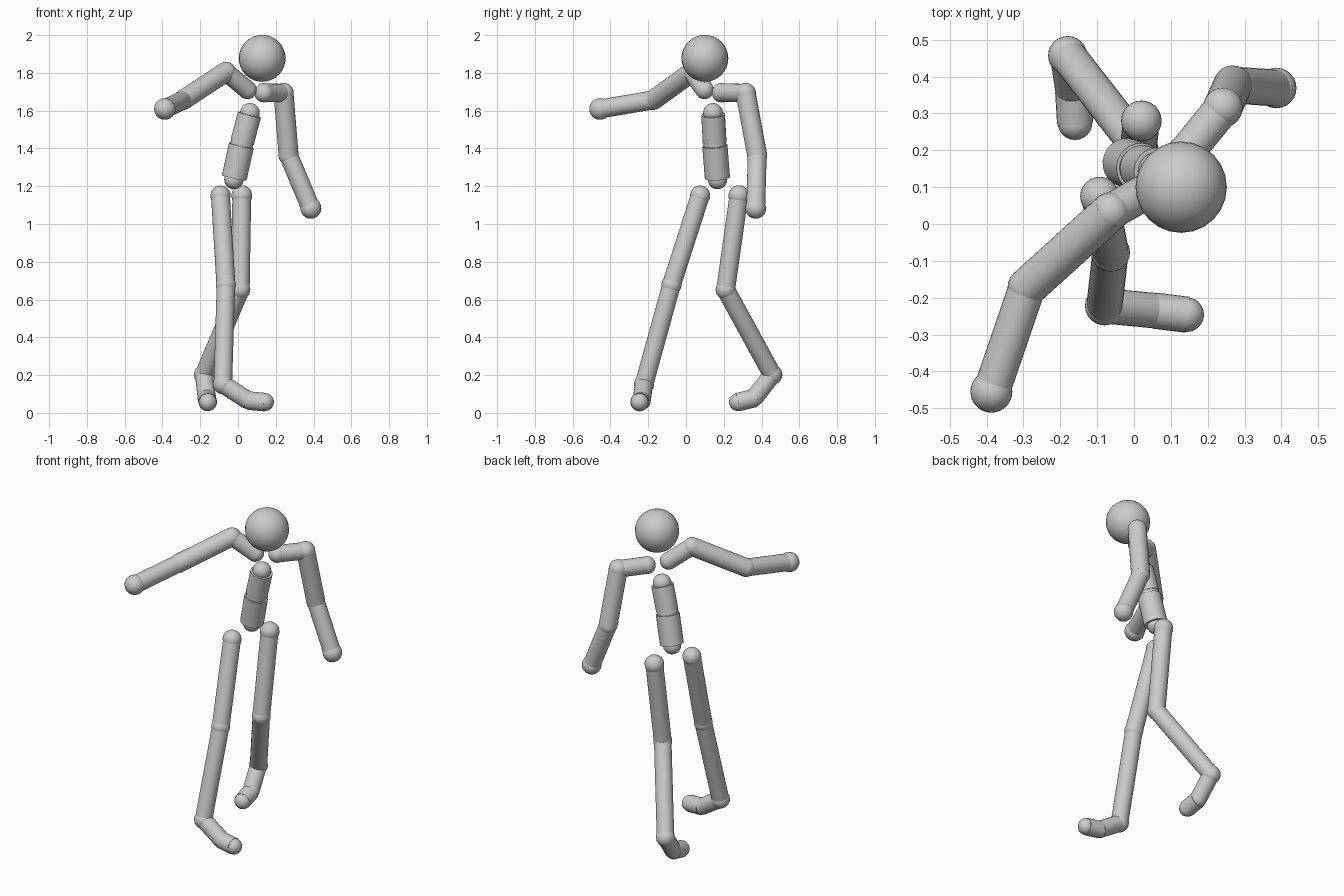
import bpy, math
from mathutils import Vector

if "Cube" in bpy.data.objects:
    bpy.data.objects.remove(bpy.data.objects["Cube"])

grey = bpy.data.materials.new("plain grey")
grey.diffuse_color = (0.6, 0.6, 0.6, 1)
grey.use_nodes = True
grey.node_tree.nodes["Principled BSDF"].inputs["Base Color"].default_value = grey.diffuse_color

# Joint positions and ball radii
joints = {
    "right_collar": ((0.05, 0.098, 1.71), 0.049),
    "right_shoulder": ((-0.064, 0.033, 1.805), 0.053),
    "right_elbow": ((-0.29, -0.172, 1.657), 0.053),
    "right_hand": ((-0.387, -0.455, 1.609), 0.057),
    "left_collar": ((0.137, 0.188, 1.695), 0.051),
    "left_shoulder": ((0.241, 0.316, 1.693), 0.054),
    "left_elbow": ((0.268, 0.377, 1.363), 0.053),
    "left_hand": ((0.386, 0.369, 1.083), 0.055),
    "chest": ((0.063, 0.143, 1.588), 0.052),
    "waist": ((0.02, 0.152, 1.425), 0.06),
    "pelvis": ((-0.022, 0.167, 1.235), 0.051),
    "right_hip": ((-0.093, 0.075, 1.15), 0.053),
    "right_knee": ((-0.064, -0.077, 0.677), 0.053),
    "right_ankle": ((-0.08, -0.222, 0.152), 0.053),
    "right_ball": ((0.055, -0.235, 0.065), 0.046),
    "right_toe": ((0.143, -0.246, 0.057), 0.047),
    "left_hip": ((0.02, 0.28, 1.15), 0.055),
    "left_knee": ((0.012, 0.21, 0.653), 0.053),
    "left_ankle": ((-0.18, 0.457, 0.202), 0.053),
    "left_ball": ((-0.165, 0.36, 0.078), 0.046),
    "left_toe": ((-0.16, 0.275, 0.057), 0.047),
}


def finish(name):
    ob = bpy.context.object
    ob.name = name
    ob.data.materials.append(grey)
    bpy.ops.object.shade_smooth_by_angle(angle=math.radians(40))


def ball(name, pos, r):
    bpy.ops.mesh.primitive_uv_sphere_add(segments=24, ring_count=16, radius=r, location=pos)
    finish(name)


def rod(name, start, end, r, trim=0.0):
    a, b = Vector(joints[start][0]), Vector(joints[end][0])
    d = (b - a).normalized()
    a, b = a + d * trim, b - d * trim
    bpy.ops.mesh.primitive_cylinder_add(vertices=24, radius=r, depth=(b - a).length,
                                        location=(a + b) / 2)
    bpy.context.object.rotation_euler = d.to_track_quat('Z', 'Y').to_euler()
    finish(name)


# Head and joint balls
ball("head", (0.128, 0.1, 1.877), 0.124)
for name, (pos, r) in joints.items():
    ball(name + "_joint", pos, r)

# Torso segments
rod("upper_torso", "chest", "waist", 0.063, 0.01)
rod("lower_torso", "waist", "pelvis", 0.067, 0.01)

# Arms and legs
for side in ("right_", "left_"):
    for name, a, b, r in [("collar_bone", "collar", "shoulder", 0.049),
                          ("upper_arm", "shoulder", "elbow", 0.053),
                          ("forearm", "elbow", "hand", 0.05),
                          ("thigh", "hip", "knee", 0.05),
                          ("shin", "knee", "ankle", 0.049),
                          ("foot", "ankle", "ball", 0.048),
                          ("toes", "ball", "toe", 0.049)]:
        rod(side + name, side + a, side + b, r)
